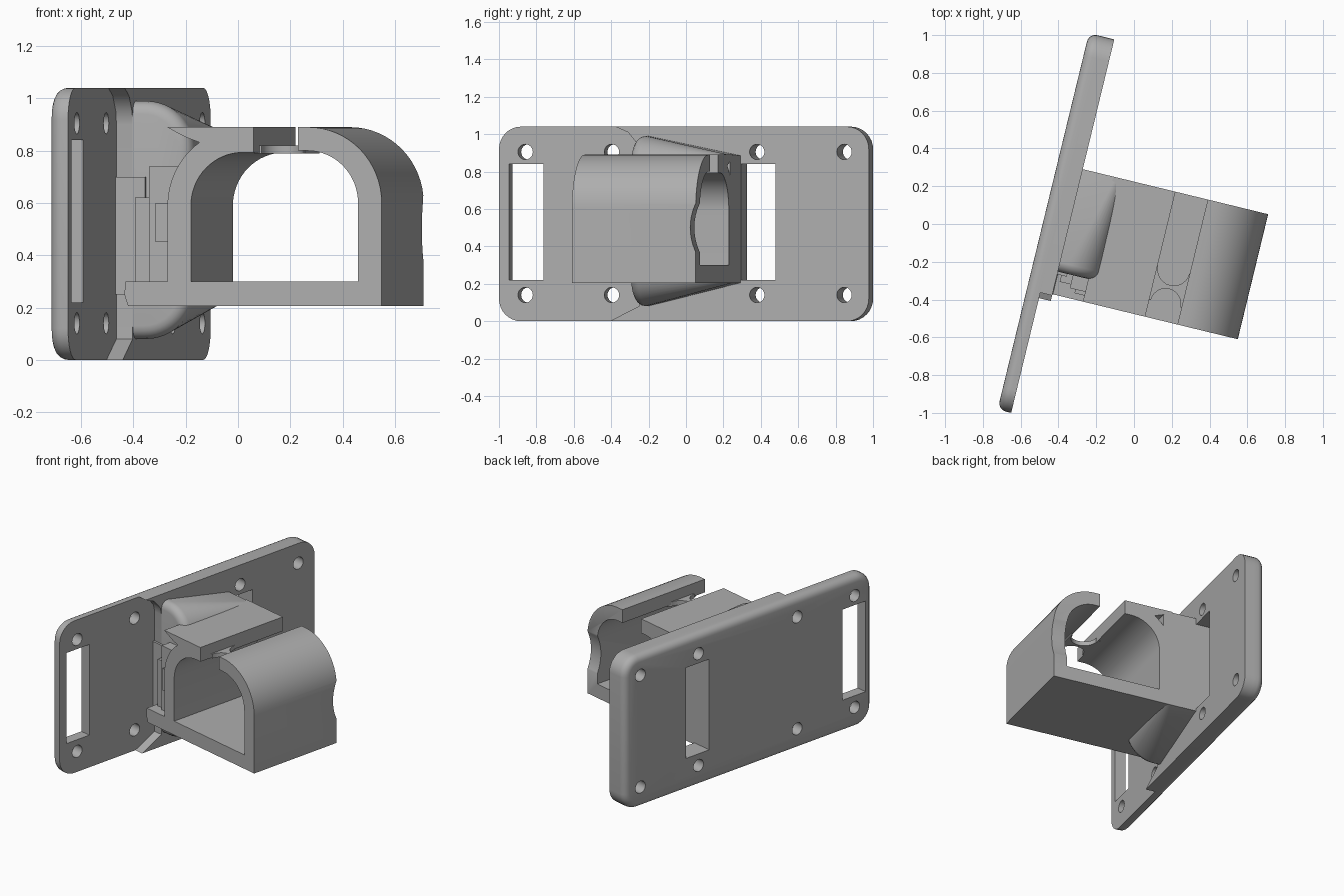
import bpy, bmesh, math
from mathutils import Matrix

if "Cube" in bpy.data.objects:
    bpy.data.objects.remove(bpy.data.objects["Cube"])

# The whole part is turned about z: u points out of the plate, v runs along it
TURN = Matrix.Rotation(math.radians(-13.65), 4, 'Z')
grey = bpy.data.materials.new("plain grey")
grey.diffuse_color = (0.42, 0.42, 0.42, 1)
grey.use_nodes = True
grey.node_tree.nodes["Principled BSDF"].inputs["Base Color"].default_value = grey.diffuse_color


def add_loft(bm, loops):
    """Skin a list of closed loops and cap both ends."""
    rings = [[bm.verts.new(p) for p in loop] for loop in loops]
    n = len(rings[0])
    for a, b in zip(rings, rings[1:]):
        for i in range(n):
            j = (i + 1) % n
            bm.faces.new((a[i], a[j], b[j], b[i]))
    bm.faces.new(rings[0])
    bm.faces.new(rings[-1][::-1])


def make(name, solids):
    bm = bmesh.new()
    for loops in solids:
        add_loft(bm, loops)
    bmesh.ops.recalc_face_normals(bm, faces=bm.faces)
    bm.transform(TURN)
    me = bpy.data.meshes.new(name)
    bm.to_mesh(me)
    bm.free()
    me.materials.append(grey)
    ob = bpy.data.objects.new(name, me)
    bpy.context.collection.objects.link(ob)
    return ob


def along_u(pts, *us):
    return [[(u, a, b) for a, b in pts] for u in us]


def along_v(pts, *vs):
    return [[(a, v, b) for a, b in pts] for v in vs]


def along_z(pts, *zs):
    return [[(a, b, z) for a, b in pts] for z in zs]


def arc(cx, cy, r, a0, a1, n=12):
    return [(cx + r * math.cos(math.radians(a0 + (a1 - a0) * i / n)),
             cy + r * math.sin(math.radians(a0 + (a1 - a0) * i / n))) for i in range(n + 1)]


def rect(x0, x1, y0, y1):
    return [(x0, y0), (x1, y0), (x1, y1), (x0, y1)]


def round_rect(x0, x1, y0, y1, r):
    return (arc(x0 + r, y0 + r, r, 180, 270, 8) + arc(x1 - r, y0 + r, r, 270, 360, 8)
            + arc(x1 - r, y1 - r, r, 0, 90, 8) + arc(x0 + r, y1 - r, r, 90, 180, 8))


def round_right(x0, x1, y0, y1, r):
    return ([(x0, y0)] + arc(x1 - r, y0 + r, r, 270, 360)
            + arc(x1 - r, y1 - r, r, 0, 90) + [(x0, y1)])


def cut(ob, cutter):
    bpy.context.view_layer.objects.active = ob
    m = ob.modifiers.new("cut", 'BOOLEAN')
    m.operation, m.solver, m.object = 'DIFFERENCE', 'EXACT', cutter
    bpy.ops.object.modifier_apply(modifier=m.name)


# Mounting plate with softened back edges
V0, V1, H = -1.125, 0.925, 1.04
back = []
for k in range(6):
    t = math.radians(90 * k / 5)
    d = 0.045 * (1 - math.sin(t))
    back += along_u(round_rect(V0 + d, V1 - d, d, H - d, 0.12 - d), -0.425 - 0.045 * math.cos(t))
back += along_u(round_rect(V0, V1, 0, H, 0.12), -0.396)
plate = make("mounting_plate", [back])

# Thicker area of the plate, with a stepped edge
thick = ([(-0.50, 0.0)] + arc(V1 - 0.12, 0.12, 0.12, 270, 360, 8)
         + arc(V1 - 0.12, H - 0.12, 0.12, 0, 90, 8)
         + [(-0.47, H), (-0.40, 1.01), (-0.35, 0.95), (-0.34, 0.90), (-0.34, 0.08)])
raised = make("raised_plate", [along_u(thick, -0.42, -0.332)])

# Strap slots and screw holes
holes = [along_u(rect(v, v + 0.19, 0.22, 0.84), -0.6, -0.2) for v in (-1.07, 0.222)]
for v in (-0.98, -0.505, 0.31, 0.79):
    for z in (0.14, 0.905):
        holes.append(along_u(arc(v, z, 0.041, 0, 345, 23), -0.6, -0.2))
cutter = make("hole_cutter", holes)
cut(plate, cutter)
cut(raised, cutter)
bpy.data.objects.remove(cutter)

# Open clamp ring
profile = ([(0.173, 0.89), (-0.166, 0.89), (-0.13, 0.87), (-0.09, 0.85)]
           + arc(0.13, 0.59, 0.295, 125, 180)
           + [(-0.165, 0.30), (-0.33, 0.30), (-0.335, 0.25), (-0.32, 0.205), (0.678, 0.205)]
           + arc(0.388, 0.60, 0.29, 0, 90, 16) + [(0.349, 0.89), (0.349, 0.80)]
           + arc(0.385, 0.60, 0.20, 90, 0, 16) + [(0.585, 0.30), (-0.073, 0.30)]
           + arc(0.13, 0.59, 0.203, 180, 90, 16) + [(0.173, 0.793)])
ring = make("clamp_ring", [along_v(profile, -0.463, 0.218)])
cutter = make("grip_cutter", [along_u(arc(0.218 + 0.27, 0.50, 0.30, 0, 354, 59), 0.5, 0.8)])
cut(ring, cutter)
bpy.data.objects.remove(cutter)

# Thin hourglass bridge across the gap
bridge = ([(0.16, -0.40), (0.175, -0.37)] + arc(0.262, -0.37, 0.08, 180, 0)
          + [(0.348, -0.37), (0.36, -0.40), (0.36, -0.16), (0.348, -0.185)]
          + arc(0.262, -0.185, 0.085, 0, -180) + [(0.175, -0.185), (0.16, -0.16)])
make("gap_bridge", [along_z(bridge, 0.79, 0.82)])

# Tapered housing joining the ring to the plate
housing = []
for k in range(5):
    t = math.radians(90 * k / 4)
    d = 0.05 * (1 - math.sin(t))
    housing += along_v(round_right(-0.36, -0.10 - d, 0.08 + d, 0.99 - d, 0.19 - d),
                       -0.29 - 0.05 * math.cos(t))
housing += along_v(round_right(-0.36, -0.10, 0.205, 0.885, 0.05), 0.218)
make("tapered_housing", [housing])

# Stepped blocks at the front of the housing
steps = [(-0.40, -0.28, -0.355, 0.25, 0.70), (-0.31, -0.13, -0.39, 0.29, 0.62),
         (-0.25, -0.13, -0.41, 0.29, 0.74), (-0.22, -0.13, -0.43, 0.45, 0.60)]
for i, (u0, u1, v, z0, z1) in enumerate(steps):
    make("latch_step_%d" % (i + 1), [along_v(rect(u0, u1, z0, z1), v, -0.2)])

# Smooth the curved walls, keep the corners crisp
for ob in bpy.context.scene.objects:
    ob.select_set(True)
bpy.context.view_layer.objects.active = plate
bpy.ops.object.shade_smooth_by_angle(angle=math.radians(30))
